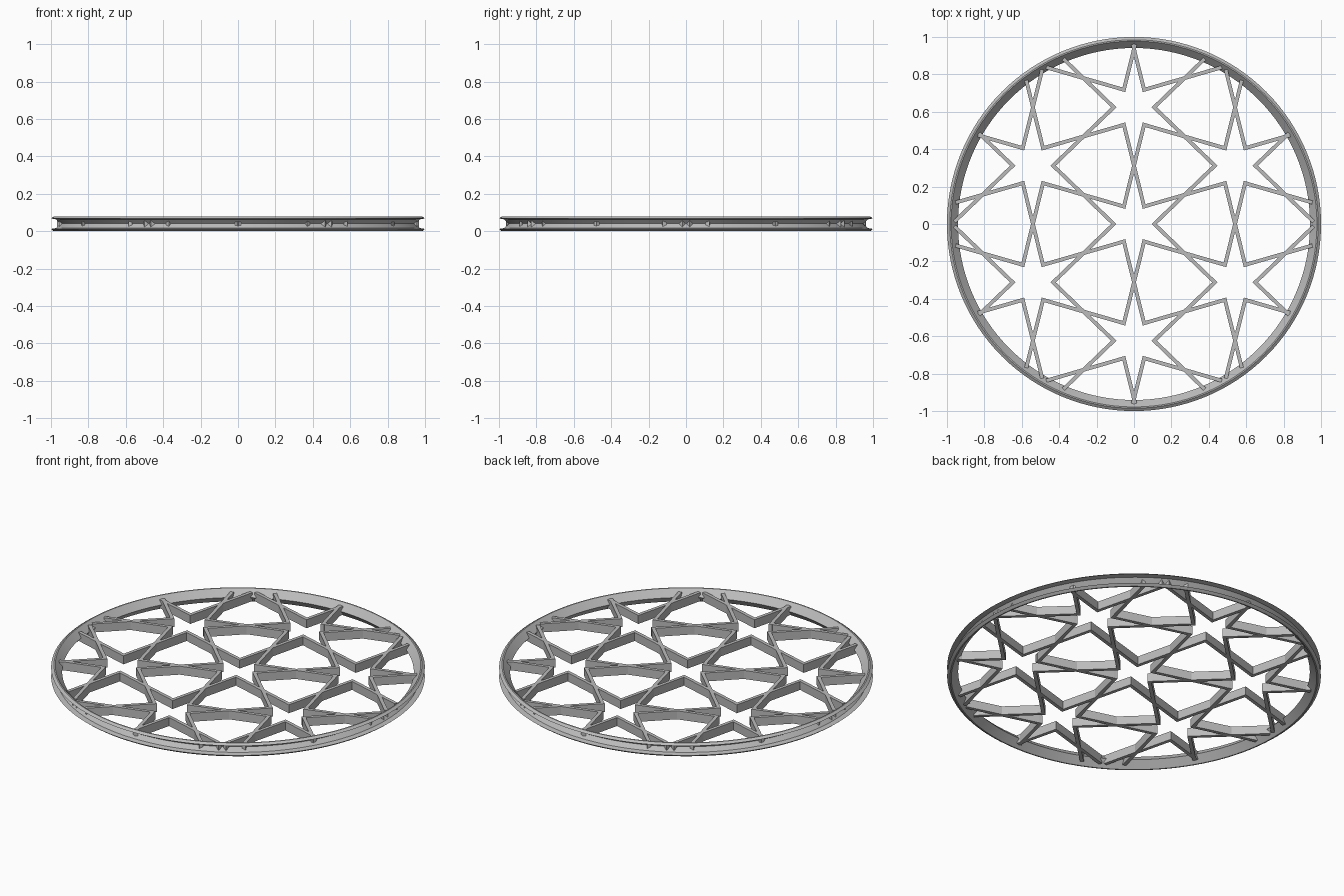
import bpy, bmesh, math
from mathutils import Vector

if "Cube" in bpy.data.objects:
    bpy.data.objects.remove(bpy.data.objects["Cube"])

SPACING = 0.624      # distance between star centres
INNER = 0.108        # radius of the inner star corners
CLIP = 0.96          # bars stop inside the rim groove
WIDTH = 0.02
Z0, Z1 = 0.015, 0.065

grey = bpy.data.materials.new("grey_metal")
grey.diffuse_color = (0.5, 0.5, 0.5, 1)
grey.use_nodes = True
grey.node_tree.nodes["Principled BSDF"].inputs["Base Color"].default_value = grey.diffuse_color


def finish(name, bm):
    bmesh.ops.recalc_face_normals(bm, faces=bm.faces)
    me = bpy.data.meshes.new(name)
    bm.to_mesh(me)
    bm.free()
    me.materials.append(grey)
    ob = bpy.data.objects.new(name, me)
    bpy.context.collection.objects.link(ob)
    return ob


def polar(r, deg):
    a = math.radians(deg)
    return Vector((r * math.cos(a), r * math.sin(a)))


def clip(a, b):
    """Trim segment a-b to the circle of radius CLIP."""
    d = b - a
    qa, qb, qc = d.dot(d), 2 * a.dot(d), a.dot(a) - CLIP ** 2
    disc = qb * qb - 4 * qa * qc
    if disc <= 0:
        return None
    s = math.sqrt(disc)
    t0, t1 = max(0, (-qb - s) / (2 * qa)), min(1, (-qb + s) / (2 * qa))
    return (a + d * t0, a + d * t1) if t1 - t0 > 0.02 else None


def add_bar(bm, a, b):
    """Upright flat bar, lengthened slightly so corners join."""
    u = (b - a).normalized()
    seg = clip(a - u * WIDTH / 2, b + u * WIDTH / 2)
    if not seg:
        return
    n = Vector((-u.y, u.x)) * WIDTH / 2
    p, q = seg
    corners = [p + n, p - n, q - n, q + n]
    lo = [bm.verts.new((c.x, c.y, Z0)) for c in corners]
    hi = [bm.verts.new((c.x, c.y, Z1)) for c in corners]
    bm.faces.new(lo)
    bm.faces.new(hi)
    for i in range(4):
        j = (i + 1) % 4
        bm.faces.new((lo[i], lo[j], hi[j], hi[i]))


# Star lattice: two crossing bars between each pair of neighbouring stars
bm = bmesh.new()
e1, e2 = polar(SPACING, 30), polar(SPACING, 90)
for i in range(-3, 4):
    for j in range(-3, 4):
        c = e1 * i + e2 * j
        for ang in (30, 90, 150):
            mid = c + polar(SPACING / 2, ang)
            for side in (-30, 30):
                start = c + polar(INNER, ang + side)
                add_bar(bm, start, mid * 2 - start)
finish("star_lattice", bm)

# Rim: grooved profile revolved about z
profile = [(0.941, 0.04), (0.978, 0.079), (0.985, 0.079), (1.0, 0.068),
           (0.972, 0.063), (0.95, 0.04), (0.972, 0.017), (1.0, 0.012),
           (0.985, 0.0), (0.978, 0.0)]
bm = bmesh.new()
N = 128
rings = [[bm.verts.new((*polar(r, 360 * k / N), z)) for r, z in profile]
         for k in range(N)]
for k in range(N):
    a, b = rings[k], rings[(k + 1) % N]
    for i in range(len(profile)):
        j = (i + 1) % len(profile)
        bm.faces.new((a[i], a[j], b[j], b[i]))
rim = finish("rim", bm)
bpy.context.view_layer.objects.active = rim
rim.select_set(True)
bpy.ops.object.shade_smooth_by_angle(angle=math.radians(20))
